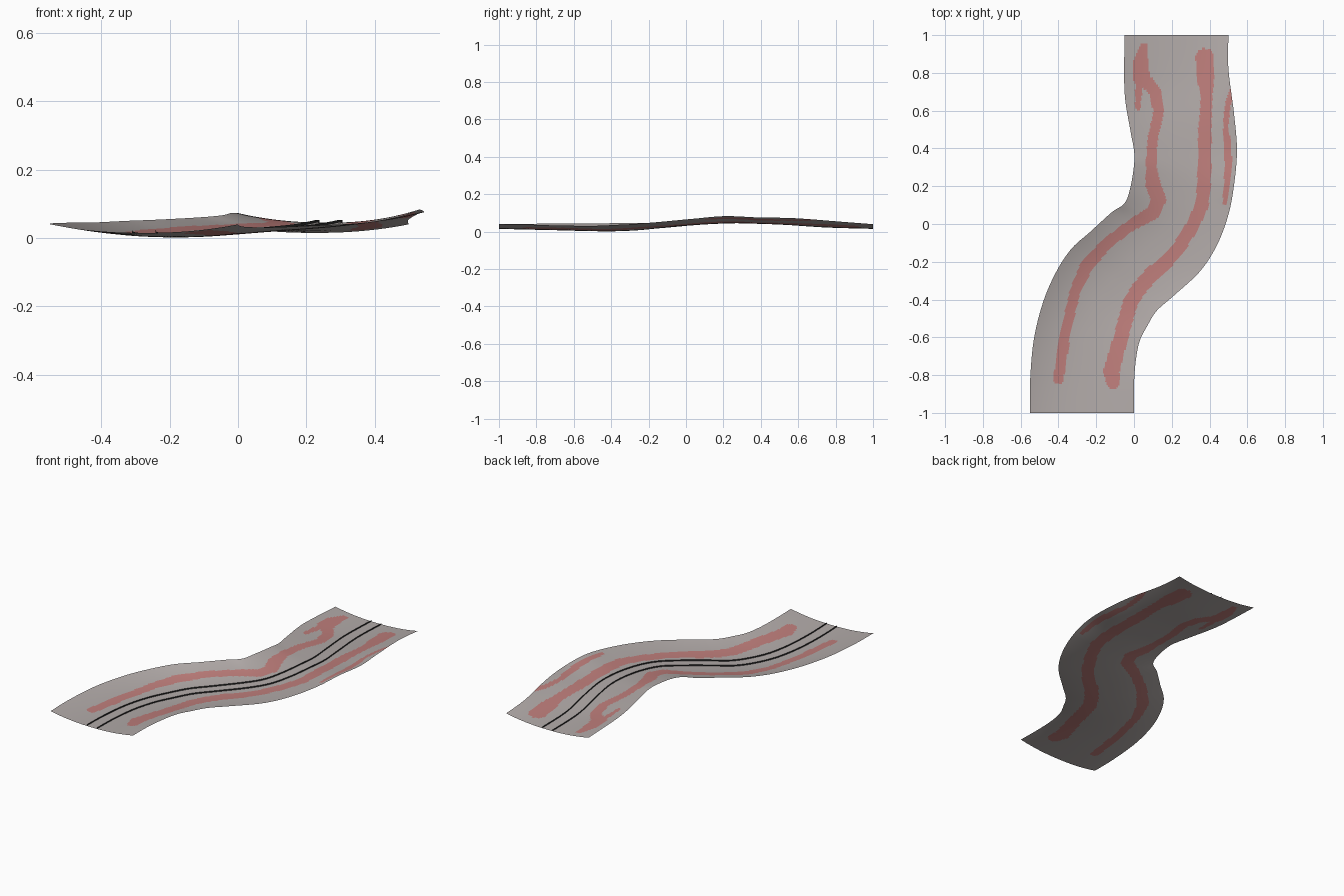
import bpy, bmesh
from mathutils import Vector

cube = bpy.data.objects.get("Cube")
if cube:
    bpy.data.objects.remove(cube, do_unlink=True)


def material(name, colour):
    mat = bpy.data.materials.new(name)
    mat.use_nodes = True
    mat.diffuse_color = (*colour, 1)
    shader = next(n for n in mat.node_tree.nodes if n.type == "BSDF_PRINCIPLED")
    shader.inputs["Base Color"].default_value = (*colour, 1)
    shader.inputs["Roughness"].default_value = 0.9
    return mat


grey = material("pale grey", (0.45, 0.41, 0.40))
red = material("faded red", (0.52, 0.21, 0.20))
dark = material("dark grey", (0.03, 0.03, 0.03))

# Cross sections along the path: left edge x, y, right edge x, y,
# then the heights of left edge, floor and right edge
SECTIONS = [
    (-.55, -1, 0, -1, .04, .015, .04),
    (-.55, -.83, 0, -.85, .042, .011, .038),
    (-.53, -.61, .01, -.72, .044, .007, .034),
    (-.48, -.41, .03, -.62, .045, .003, .032),
    (-.41, -.25, .07, -.54, .046, .002, .031),
    (-.33, -.13, .12, -.46, .05, .006, .032),
    (-.23, -.04, .21, -.38, .054, .014, .036),
    (-.12, .06, .35, -.25, .06, .024, .043),
    (-.05, .11, .44, -.11, .066, .032, .055),
    (-.02, .19, .5, .05, .073, .04, .07),
    (0, .31, .53, .21, .073, .045, .083),
    (0, .39, .545, .39, .066, .042, .076),
    (-.02, .5, .53, .58, .062, .036, .072),
    (-.05, .7, .5, .82, .054, .022, .054),
    (-.05, 1, .5, 1, .04, .015, .04),
]

# Worn streaks as paths of x, y and half width
LEFT_STREAK = [
    (.05, .94, .02), (.035, .86, .04), (.04, .77, .045), (.11, .71, .03),
    (.13, .59, .027), (.1, .46, .027), (.09, .31, .027), (.1, .21, .04),
    (.13, .13, .04), (.1, .06, .037), (-.02, -.01, .03), (-.14, -.1, .03),
    (-.25, -.22, .035), (-.31, -.35, .028), (-.36, -.56, .027), (-.4, -.82, .028),
]
LEFT_SPUR = [(.03, .78, .02), (.02, .62, .015)]
MIDDLE_STREAK = [
    (.375, .88, .05), (.38, .75, .043), (.385, .68, .03), (.375, .5, .035),
    (.375, .37, .037), (.37, .21, .036), (.36, .1, .035), (.31, -.01, .035),
    (.24, -.12, .035), (.18, -.19, .037), (.09, -.27, .04), (.02, -.35, .04),
    (-.02, -.42, .04), (-.07, -.6, .038), (-.12, -.78, .043), (-.11, -.84, .035),
]
EDGE_STREAK = [
    (.515, .7, .012), (.495, .62, .016), (.485, .52, .013), (.495, .42, .02),
    (.5, .32, .02), (.49, .2, .014), (.48, .11, .012),
]
STREAKS = [LEFT_STREAK, LEFT_SPUR, MIDDLE_STREAK, EDGE_STREAK]


def section_at(s):
    """Smoothly blended cross section at s from 0 to 1 along the path."""
    last = len(SECTIONS) - 1
    i = min(int(s * last), last - 1)
    f = s * last - i
    before, start, end, after = (SECTIONS[max(0, min(last, i + k))] for k in (-1, 0, 1, 2))
    return [b + f / 2 * (c - a + f * (2 * a - 5 * b + 4 * c - d + f * (3 * (b - c) + d - a)))
            for a, b, c, d in zip(before, start, end, after)]


def surface(s, t):
    """Point on the dished surface, t from -1 (left) to 1 (right)."""
    lx, ly, rx, ry, zl, zc, zr = section_at(s)
    m = (t + 1) / 2
    edge = zl if t < 0 else zr
    z = zc + (edge - zc) * abs(t) ** 2.2
    return Vector((lx + (rx - lx) * m, ly + (ry - ly) * m, z))


def in_streak(point, path):
    p = point.xy
    for a, b in zip(path, path[1:]):
        start, along = Vector(a[:2]), Vector(b[:2]) - Vector(a[:2])
        f = max(0, min(1, (p - start).dot(along) / along.length_squared))
        if (p - start - along * f).length < a[2] + (b[2] - a[2]) * f:
            return True
    return False


def grid_object(name, rows, mats, rule=None):
    """Mesh a grid of points, with an optional colour rule on face centres."""
    bm = bmesh.new()
    grid = [[bm.verts.new(p) for p in row] for row in rows]
    for r0, r1 in zip(grid, grid[1:]):
        for j in range(len(r0) - 1):
            face = bm.faces.new((r0[j], r0[j + 1], r1[j + 1], r1[j]))
            face.smooth = True
            if rule and rule(face.calc_center_median()):
                face.material_index = 1
    mesh = bpy.data.meshes.new(name)
    bm.to_mesh(mesh)
    bm.free()
    for mat in mats:
        mesh.materials.append(mat)
    obj = bpy.data.objects.new(name, mesh)
    bpy.context.collection.objects.link(obj)
    return obj


# Dished winding track bed with worn streaks
LENGTH, WIDTH = 252, 72
bed = [[surface(i / LENGTH, j * 2 / WIDTH - 1) for j in range(WIDTH + 1)]
       for i in range(LENGTH + 1)]
grid_object("track_bed", bed, [grey, red],
            lambda p: any(in_streak(p, path) for path in STREAKS))

# Pair of thin upright rails along the middle
STEPS = 126
for name, t in (("left_rail", -.124), ("right_rail", .124)):
    base = [surface(i / STEPS, t) for i in range(STEPS + 1)]
    grid_object(name, [[p, p + Vector((0, 0, .008))] for p in base], [dark])
